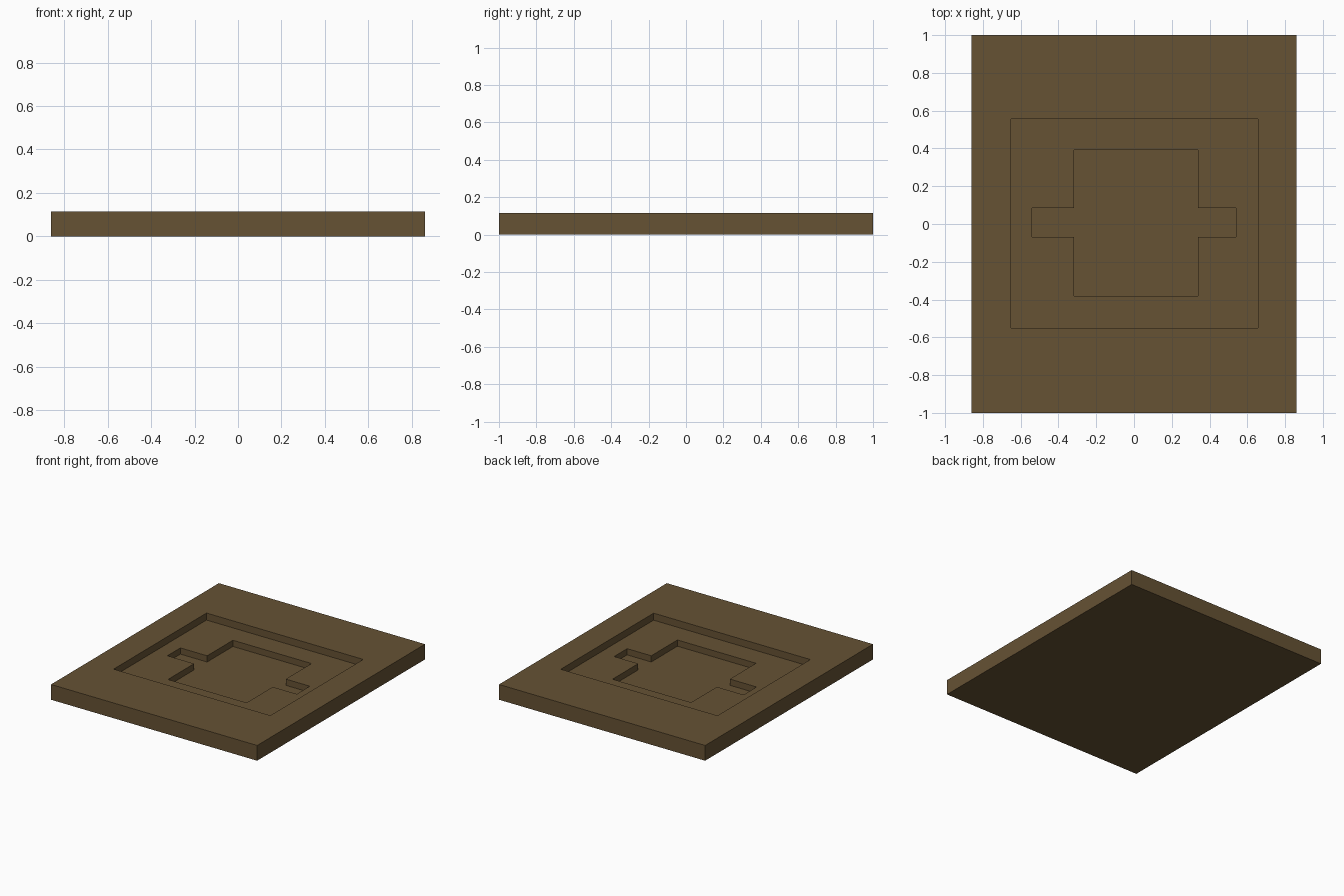
import bpy

if "Cube" in bpy.data.objects:
    bpy.data.objects.remove(bpy.data.objects["Cube"])

TOP, RECESS_Z, POCKET_Z = 0.115, 0.062, 0.015

wood = bpy.data.materials.new("dark_brown")
wood.diffuse_color = (0.133, 0.084, 0.034, 1)
wood.use_nodes = True
wood.node_tree.nodes["Principled BSDF"].inputs["Base Color"].default_value = wood.diffuse_color


def box(name, x0, x1, y0, y1, z0, z1):
    """Axis-aligned box given by its limits."""
    bpy.ops.mesh.primitive_cube_add(size=1)
    ob = bpy.context.object
    ob.name = name
    ob.data.materials.append(wood)
    for v in ob.data.vertices:
        v.co = (x1 if v.co.x > 0 else x0,
                y1 if v.co.y > 0 else y0,
                z1 if v.co.z > 0 else z0)
    return ob


# Flat base slab
plate = box("base_plate", -0.86, 0.86, -1, 1, 0, TOP)

# Cutters: wide shallow recess, then a deeper cross-shaped pocket
cutters = [
    box("recess_cutter", -0.652, 0.656, -0.551, 0.556, RECESS_Z, 0.3),
    box("pocket_body_cutter", -0.317, 0.339, -0.382, 0.392, POCKET_Z, 0.35),
    box("pocket_arms_cutter", -0.54, 0.54, -0.07, 0.085, POCKET_Z, 0.4),
]
for c in cutters:
    m = plate.modifiers.new(c.name, 'BOOLEAN')
    m.operation = 'DIFFERENCE'
    m.solver = 'EXACT'
    m.object = c

# Apply the cuts and discard the cutters
bpy.context.view_layer.objects.active = plate
for m in list(plate.modifiers):
    bpy.ops.object.modifier_apply(modifier=m.name)
for c in cutters:
    bpy.data.objects.remove(c)
